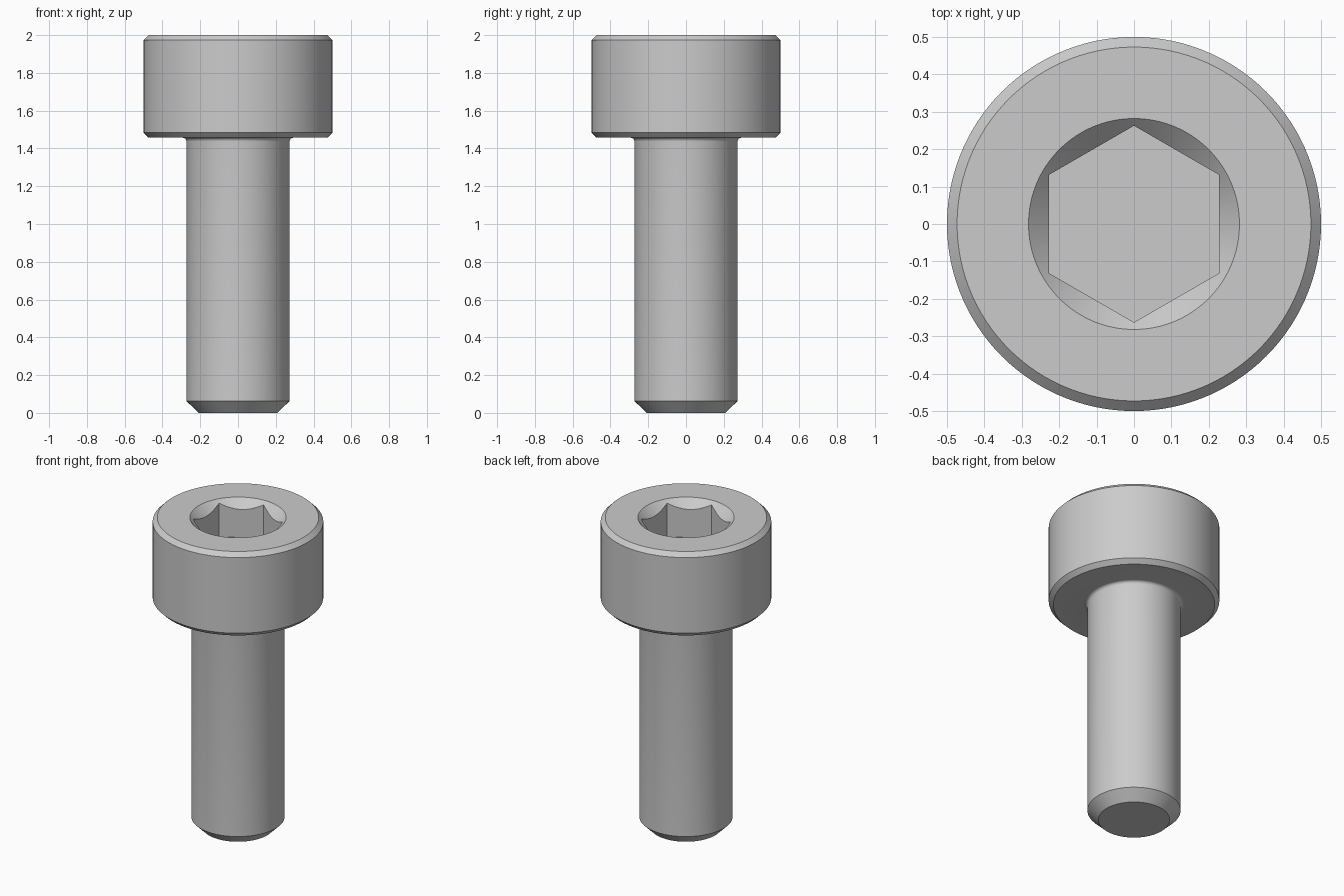
import bpy, bmesh
from math import sin, cos, pi, radians

if "Cube" in bpy.data.objects:
    bpy.data.objects.remove(bpy.data.objects["Cube"])

SEG = 120                     # divisible by 6 so socket corners land on vertices
HEAD_R, HEAD_Z, TOP, CH = 0.5, 1.457, 2.0, 0.027
SHAFT_R, FILLET = 0.273, 0.02
FLAT, RIM_R, SOCKET_Z = 0.2275, 0.282, 1.764


def circle(r, z):
    return [(r * cos(a), r * sin(a), z) for a in angles]


def hexagon(z_of_r):
    """Hexagonal loop with corners on +-y; height follows the local radius."""
    pts = []
    for a in angles:
        off = (a - pi / 2) % (pi / 3) - pi / 6
        r = FLAT / cos(off)
        pts.append((r * cos(a), r * sin(a), z_of_r(r)))
    return pts


angles = [pi / 2 + 2 * pi * i / SEG for i in range(SEG)]

# shaft with pointed tip chamfer
loops = [circle(0.209, 0), circle(SHAFT_R, 0.063)]
# fillet under the head
for i in range(7):
    t = pi / 2 * i / 6
    loops.append(circle(SHAFT_R + FILLET * (1 - cos(t)),
                        HEAD_Z - FILLET * (1 - sin(t))))
# chamfered cylindrical head
loops += [circle(HEAD_R - CH, HEAD_Z), circle(HEAD_R, HEAD_Z + CH),
          circle(HEAD_R, TOP - CH), circle(HEAD_R - CH, TOP)]
# socket: conical countersink running into hexagonal walls
loops += [circle(RIM_R, TOP), hexagon(lambda r: TOP - (RIM_R - r)),
          hexagon(lambda r: SOCKET_Z)]

# skin the loops and close both ends
bm = bmesh.new()
rings = [[bm.verts.new(p) for p in loop] for loop in loops]
for a, b in zip(rings, rings[1:]):
    for i in range(SEG):
        j = (i + 1) % SEG
        bm.faces.new((a[i], a[j], b[j], b[i]))
bm.faces.new(rings[0][::-1])
bm.faces.new(rings[-1])
bmesh.ops.recalc_face_normals(bm, faces=bm.faces)

mesh = bpy.data.meshes.new("socket_head_screw")
bm.to_mesh(mesh)
bm.free()
screw = bpy.data.objects.new("socket_head_screw", mesh)
bpy.context.collection.objects.link(screw)
bpy.context.view_layer.objects.active = screw
screw.select_set(True)
bpy.ops.object.shade_smooth_by_angle(angle=radians(25))
